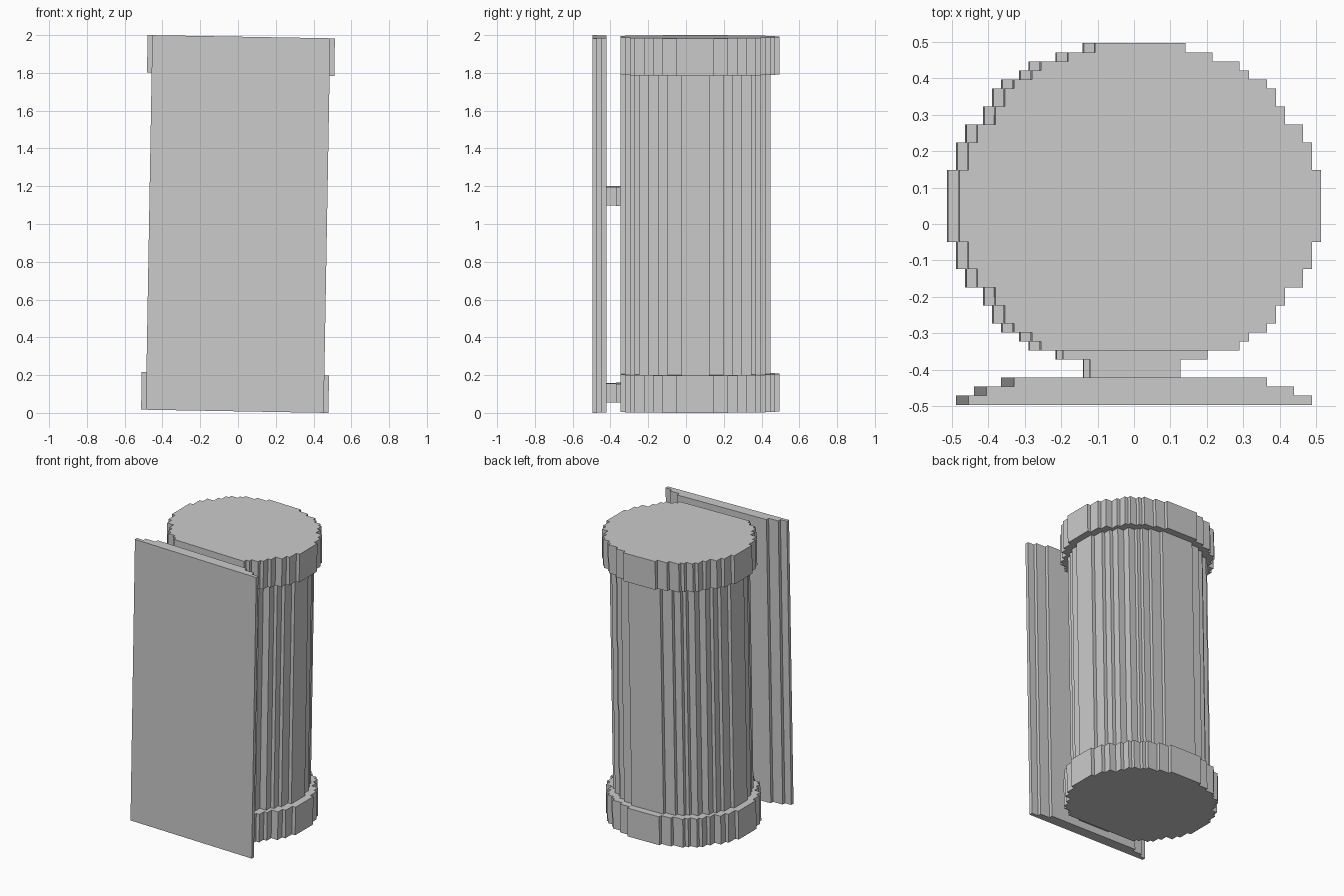
import bpy
import math
from mathutils import Matrix, Vector

cube = bpy.data.objects.get("Cube")
if cube:
    bpy.data.objects.remove(cube, do_unlink=True)

# Grid unit: the model is 40 x 40 x 80 units, leaning one degree sideways
U = 0.02479
LEAN = Matrix.Translation((0, 0, 1)) @ Matrix.Rotation(math.radians(1), 4, 'Y')

grey = bpy.data.materials.new("Plain grey")
grey.use_nodes = True
colour = (0.6, 0.6, 0.6, 1)
grey.diffuse_color = colour
grey.node_tree.nodes["Principled BSDF"].inputs["Base Color"].default_value = colour


def stepped_prism(name, y_start, half_widths, z_low, z_high):
    """Extrude a stepped outline; one half width per row, from front to back."""
    right = []
    for row, half in enumerate(half_widths):
        y = y_start + row
        if right and right[-1][0] == half:
            right[-1] = (half, y + 1)
        else:
            right += [(half, y), (half, y + 1)]
    outline = right + [(-x, y) for x, y in reversed(right)]
    n = len(outline)
    verts = [LEAN @ (Vector((x, y, z)) * U)
             for z in (z_low, z_high) for x, y in outline]
    faces = [list(reversed(range(n))), list(range(n, 2 * n))]
    faces += [(i, (i + 1) % n, n + (i + 1) % n, n + i) for i in range(n)]
    mesh = bpy.data.meshes.new(name)
    mesh.from_pydata(verts, [], faces)
    mesh.materials.append(grey)
    obj = bpy.data.objects.new(name, mesh)
    bpy.context.collection.objects.link(obj)
    return obj


# Half widths from the rim to the middle of each round
cap_half = [5, 8, 11, 12, 14, 15, 15, 16, 16, 18, 18, 19, 19, 19, 20, 20, 20, 20]
body_half = [5, 8, 10, 11, 13, 13, 15, 15, 16, 16, 17, 17, 17, 18, 18, 18]
cap_rows = (cap_half + cap_half[::-1])[2:]      # flattened at the front
body_rows = body_half + body_half[::-1]

# Column with a wider cap at each end
stepped_prism("column_body", -14, body_rows, -32, 32)
stepped_prism("bottom_cap", -14, cap_rows, -40, -32)
stepped_prism("top_cap", -14, cap_rows, 32, 40)

# Front panel, stepped towards the back
stepped_prism("front_panel", -20, [19, 17, 14], -40, 40)

# Brackets joining the panel to the column
for name, z in (("lower_bracket", -38), ("upper_bracket", 4)):
    stepped_prism(name, -17, [5, 5, 8], z, z + 4)
